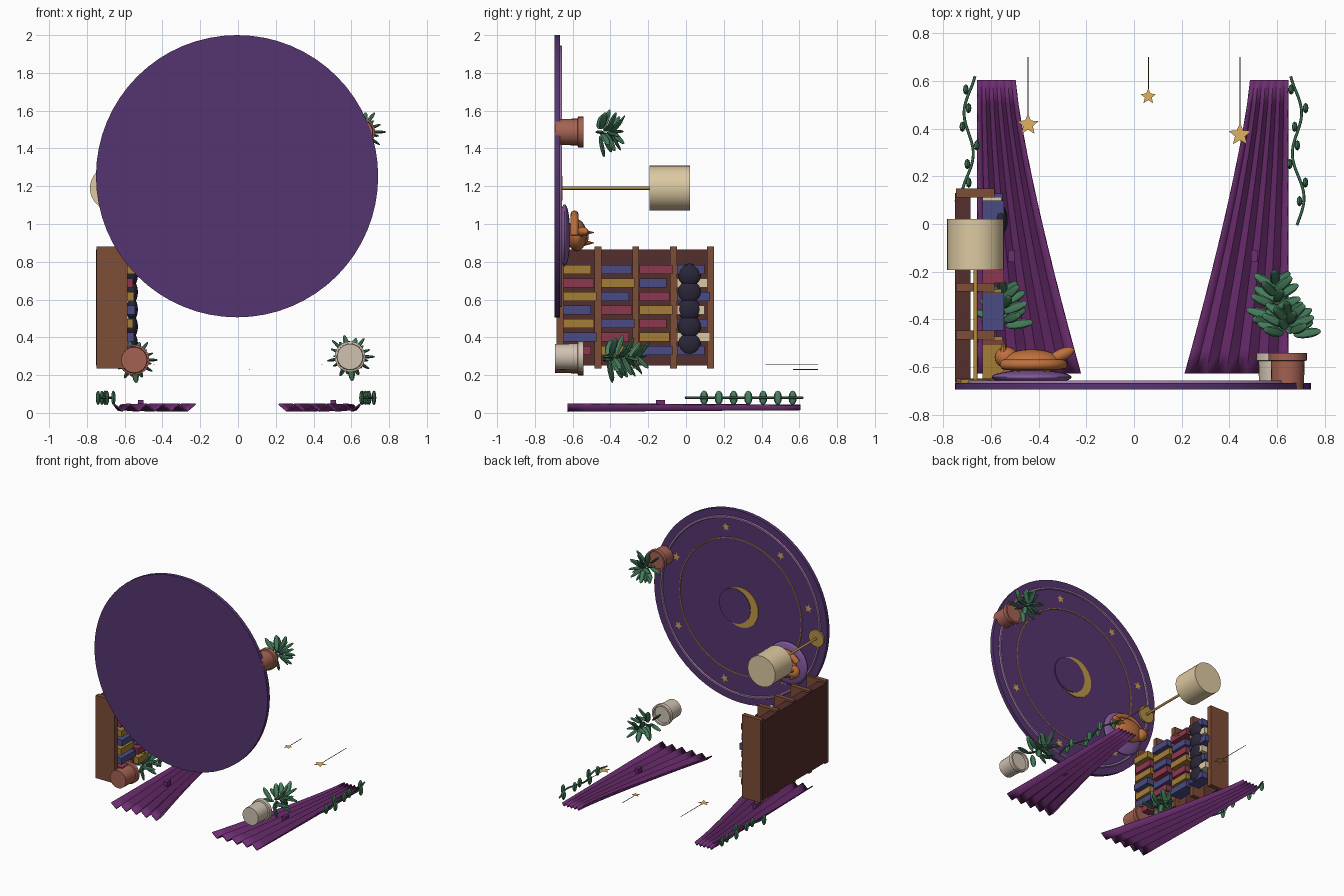
import bpy, bmesh, math
from mathutils import Matrix, Vector

if "Cube" in bpy.data.objects:
    bpy.data.objects.remove(bpy.data.objects["Cube"])

# ---------- helpers ----------
MATS = {}

def mat(hexcol):
    if hexcol not in MATS:
        m = bpy.data.materials.new("colour_" + hexcol)
        rgb = [(int(hexcol[i:i + 2], 16) / 255) ** 2.2 for i in (0, 2, 4)]
        m.diffuse_color = (*rgb, 1)
        m.use_nodes = True
        m.node_tree.nodes["Principled BSDF"].inputs["Base Color"].default_value = m.diffuse_color
        MATS[hexcol] = m
    return MATS[hexcol]

def finish(bm, name, col, smooth=True):
    bmesh.ops.recalc_face_normals(bm, faces=bm.faces)
    me = bpy.data.meshes.new(name)
    bm.to_mesh(me)
    bm.free()
    ob = bpy.data.objects.new(name, me)
    bpy.context.collection.objects.link(ob)
    me.materials.append(mat(col))
    if smooth:
        bpy.ops.object.select_all(action='DESELECT')
        ob.select_set(True)
        bpy.context.view_layer.objects.active = ob
        bpy.ops.object.shade_smooth_by_angle(angle=math.radians(35))
    return ob

def add_box(bm, x0, x1, y0, y1, z0, z1):
    m = Matrix.LocRotScale(Vector(((x0 + x1) / 2, (y0 + y1) / 2, (z0 + z1) / 2)), None,
                           Vector((x1 - x0, y1 - y0, z1 - z0)))
    bmesh.ops.create_cube(bm, size=1, matrix=m)

def add_ball(bm, loc, scale, direction=None, seg=12, ring=8):
    q = Vector(direction).to_track_quat('Z', 'Y') if direction is not None else None
    bmesh.ops.create_uvsphere(bm, u_segments=seg, v_segments=ring, radius=1,
                              matrix=Matrix.LocRotScale(Vector(loc), q, Vector(scale)))

def lathe(name, col, x, z, prof, seg=32):
    """Turn (radius, y) points about an axis along y."""
    bm = bmesh.new()
    vs = [bm.verts.new((x + r, y, z)) for r, y in prof]
    es = [bm.edges.new(p) for p in zip(vs, vs[1:])]
    bmesh.ops.spin(bm, geom=vs + es, cent=(x, 0, z), axis=(0, 1, 0), angle=2 * math.pi, steps=seg)
    bmesh.ops.remove_doubles(bm, verts=bm.verts, dist=1e-5)
    return finish(bm, name, col)

def disc(name, col, x, z, r, y0, y1, seg=32):
    return lathe(name, col, x, z, [(0, y0), (r, y0), (r, y1), (0, y1)], seg)

def tube(name, col, pts, r):
    cu = bpy.data.curves.new(name, 'CURVE')
    cu.dimensions = '3D'
    cu.bevel_depth, cu.bevel_resolution, cu.use_fill_caps = r, 2, True
    sp = cu.splines.new('POLY')
    sp.points.add(len(pts) - 1)
    for p, co in zip(sp.points, pts):
        p.co = (*co, 1)
    ob = bpy.data.objects.new(name, cu)
    bpy.context.collection.objects.link(ob)
    cu.materials.append(mat(col))

def star(bm, centre, r, u, v):
    c, u, v = Vector(centre), Vector(u), Vector(v)
    vs = []
    for i in range(10):
        a, rad = i * math.pi / 5, r * (1 if i % 2 == 0 else 0.45)
        vs.append(bm.verts.new(c + u * math.sin(a) * rad + v * math.cos(a) * rad))
    bm.faces.new(vs)

# ---------- round rug with rings, moon and stars ----------
RX, RZ = -0.005, 1.253
disc("rug", "56386F", RX, RZ, 0.747, -0.695, -0.667, 64)
for nm, col, r, w, h in (("rug_outer_ring", "A078A8", 0.683, 0.011, 0.010),
                         ("rug_inner_ring", "B08C45", 0.525, 0.005, 0.004)):
    lathe(nm, col, RX, RZ, [(r - w, -0.668), (r - w * .6, -0.667 + h), (r + w * .6, -0.667 + h), (r + w, -0.668)], 64)
disc("moon", "BE9648", RX, RZ, 0.155, -0.668, -0.661)
disc("moon_shadow", "56386F", RX + 0.045, RZ, 0.135, -0.668, -0.657)
bm = bmesh.new()
for a in (12, 66, 118, 167, 218, -76, -35):
    a = math.radians(a)
    s, c = math.sin(a), math.cos(a)
    star(bm, (RX + 0.605 * s, -0.663, RZ + 0.605 * c), 0.033, (c, 0, -s), (s, 0, c))
finish(bm, "rug_stars", "C8A050", False)

# ---------- curtains, tiebacks and vines, left and right ----------
for side, tag in ((-1, "left"), (1, "right")):
    bm = bmesh.new()
    rows, cols, grid = 12, 10, []
    for j in range(rows + 1):
        t = j / rows
        w = 0.155 + 0.275 * t ** 1.25
        grid.append([bm.verts.new((RX + side * (0.65 - w * i / cols), 0.605 - 1.232 * t,
                                   0.03 + (0.017 if i % 2 == 0 else -0.02) * (0.6 + 0.4 * t)))
                     for i in range(cols + 1)])
    for j in range(rows):
        for i in range(cols):
            bm.faces.new((grid[j][i], grid[j][i + 1], grid[j + 1][i + 1], grid[j + 1][i]))
    ob = finish(bm, tag + "_curtain", "6C3170")
    md = ob.modifiers.new("thickness", 'SOLIDIFY')
    md.thickness, md.offset = 0.008, 0
    bm = bmesh.new()
    tx = RX + side * 0.51
    add_box(bm, tx - 0.014, tx + 0.014, -0.16, -0.11, 0.03, 0.068)
    finish(bm, tag + "_tieback", "6C3170", False)
    pts = []
    for k in range(33):
        t = k / 32
        pts.append((RX + side * (0.682 + 0.018 * t - 0.022 * math.cos(t * 11 + 0.5)), 0.62 - 0.625 * t, 0.08))
    tube(tag + "_vine", "3C6A4C", pts, 0.006)
    bm = bmesh.new()
    for k in range(7):
        p = Vector(pts[3 + k * 4])
        s = 1 if k % 2 else -1
        add_ball(bm, p + Vector((s * 0.018, 0.003, 0)), (0.012, 0.022, 0.038), seg=8, ring=6)
    finish(bm, tag + "_vine_leaves", "4A8060")

# ---------- hanging stars ----------
for i, (x, y, z, r) in enumerate(((-0.445, 0.417, 0.258, 0.047), (0.06, 0.535, 0.23, 0.034), (0.445, 0.375, 0.258, 0.05))):
    bm = bmesh.new()
    star(bm, (x, y, z), r, (1, 0, 0), (0, 1, 0))
    finish(bm, f"hanging_star_{i}", "E0B060", False)
    tube(f"star_string_{i}", "705838", [(x, y + r * 0.9, z), (x, 0.70, z)], 0.002)

# ---------- bookshelf ----------
bm = bmesh.new()
add_box(bm, -0.752, -0.687, -0.665, 0.13, 0.25, 0.865)
finish(bm, "bookshelf_back", "543230", False)
bm = bmesh.new()
BOARDS = (-0.667, -0.466, -0.266, -0.066, 0.13)
for y in BOARDS:
    add_box(bm, -0.748, -0.585, y - 0.018, y + 0.018, 0.235, 0.88)
finish(bm, "bookshelf_boards", "7C4E3A", False)
COLS = ("8C3A50", "4C4C84", "A27C3A", "D8C8A4")
books = [bmesh.new() for _ in COLS]
for t in range(4):
    y0 = BOARDS[t] + 0.019
    for k in range(7):
        c = (2 * t + k + k // 3) % 3 if t < 3 else (k * 2 + 1) % 4
        h = 0.145 + 0.03 * ((k * 2 + t) % 3) / 2
        z = 0.33 + 0.0715 * k
        add_box(books[c], -0.636, -0.545 - 0.006 * (k % 3), y0, y0 + h, z - 0.024, z + 0.024)
for b, c, nm in zip(books, COLS, ("red", "blue", "gold", "cream")):
    finish(b, nm + "_books", c, False)
# dark round ornaments on the top tier
bm = bmesh.new()
for k in range(5):
    add_ball(bm, (-0.56, 0.018, 0.365 + 0.0915 * k), (0.03, 0.062, 0.06), seg=20, ring=12)
finish(bm, "dark_orbs", "2E2A3A")

# ---------- floor lamp ----------
LX, LZ = -0.665, 1.19
disc("lamp_base", "B08C45", LX, LZ, 0.065, -0.667, -0.653)
disc("lamp_pole", "B08C45", LX, LZ, 0.009, -0.66, -0.15, 12)
disc("lamp_shade", "DCC8A0", LX, LZ, 0.119, -0.193, 0.02)

# ---------- cushion and sleeping cat ----------
CX, CZ = -0.43, 0.94
bm = bmesh.new()
add_ball(bm, (CX, -0.643, CZ), (0.168, 0.03, 0.165), seg=32, ring=16)
finish(bm, "cushion", "80589A")
bm = bmesh.new()
add_ball(bm, (CX, -0.578, CZ), (0.125, 0.052, 0.085), seg=24, ring=14)
add_ball(bm, (CX - 0.105, -0.56, CZ - 0.01), (0.05, 0.045, 0.048), seg=20, ring=12)
add_ball(bm, (CX + 0.125, -0.55, CZ + 0.02), (0.026, 0.026, 0.06), (1, 0.45, 0))
for dz in (-0.03, 0.025):
    bmesh.ops.create_cone(bm, cap_ends=True, segments=8, radius1=0.016, radius2=0.002, depth=0.05,
                          matrix=Matrix.Translation((CX - 0.118, -0.513, CZ + dz - 0.01)) @ Matrix.Rotation(-math.pi / 2, 4, 'X'))
finish(bm, "cat_body", "BC7040")
tube("cat_tail", "BC7040", [(CX + 0.13 * math.cos(a), -0.59, CZ + 0.11 * math.sin(a))
                            for a in [math.radians(8 * k) for k in range(20)]], 0.022)

# ---------- potted plants ----------
PLANTS = (("upper", "A26254", 0.645, 1.487, -0.47, -0.385, 0.138),
          ("right", "CFC0B0", 0.593, 0.297, -0.43, -0.25, 0.132),
          ("left", "A26254", -0.55, 0.28, -0.43, -0.29, 0.125))
for tag, col, x, z, y0, y1, rad in PLANTS:
    lathe(tag + "_pot", col, x, z, [(0, -0.694), (0.068, -0.694), (0.071, -0.575), (0.081, -0.572),
                                    (0.081, -0.542), (0.068, -0.542), (0.066, -0.56), (0, -0.56)], 24)
    bm = bmesh.new()
    n = 20
    for i in range(n):
        t, a = i / (n - 1), i * 2.4
        tilt = 0.15 + 0.55 * t
        d = Vector((math.cos(a), tilt, math.sin(a))).normalized()
        reach = rad * (1 - 0.25 * t) - 0.055
        c = Vector((x, y0 + (y1 - y0) * t, z)) + d * reach
        add_ball(bm, c, (0.021, 0.009, 0.058), d, seg=8, ring=8)
    finish(bm, tag + "_plant_leaves", "4A8060")
